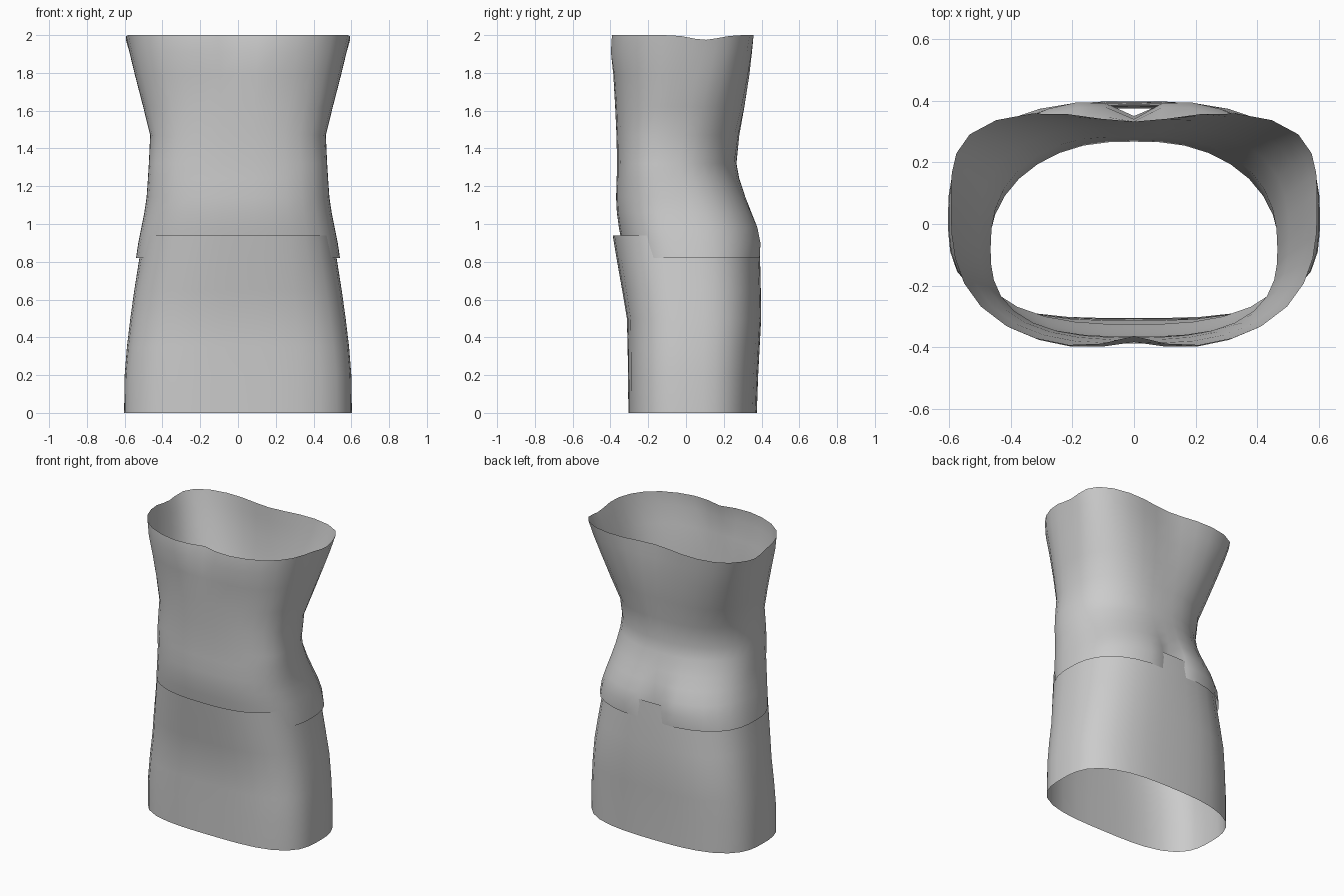
import bpy, bmesh, math

SEGMENTS = 36

cloth = bpy.data.materials.new("grey cloth")
cloth.diffuse_color = (0.6, 0.6, 0.6, 1)


def bump(x, width):
    return math.exp(-(x / width) ** 2)


def ring_point(ring, t):
    """Rounded-box outline with separate front and back halves and centre dips."""
    z, w, front, back, mid, nf, nb, dip_f, dip_b, dip_w = ring
    c, s = math.cos(t), math.sin(t)
    n = nb if s > 0 else nf
    r = (abs(c) ** n + abs(s) ** n) ** (-1 / n)
    x = w * c * r
    if s > 0:
        y = mid + (back - mid) * s * r - dip_b * bump(x, dip_w)
    else:
        y = mid + (mid - front) * s * r + dip_f * bump(x, 0.1)
    return x, y, z


def shell(name, rings, rim=None):
    """Open tube lofted through the rings."""
    bm = bmesh.new()
    loops = []
    for ring in rings:
        loop = []
        for i in range(SEGMENTS):
            x, y, z = ring_point(ring, 2 * math.pi * (i + 0.0) / SEGMENTS)
            if rim and ring is rings[-1]:
                z -= rim(x, y)
            loop.append(bm.verts.new((x, y, z)))
        loops.append(loop)
    for a, b in zip(loops, loops[1:]):
        for i in range(SEGMENTS):
            j = (i + 1) % SEGMENTS
            bm.faces.new((a[i], a[j], b[j], b[i]))
    mesh = bpy.data.meshes.new(name)
    bm.to_mesh(mesh)
    bm.free()
    obj = bpy.data.objects.new(name, mesh)
    bpy.context.collection.objects.link(obj)
    mesh.materials.append(cloth)
    for p in mesh.polygons:
        p.use_smooth = True
    return obj


# rings: z, half width, front y, back y, widest y, front and back squareness,
# front dip, back dip, back dip width

# Fitted top with a pinched waist and a centre-back crease near the hem
shell("bodice", [
    (0.82, 0.540, -0.325, 0.400, 0.02, 2.7, 2.6, 0, 0.050, 0.07),
    (0.90, 0.528, -0.340, 0.405, 0.00, 2.7, 2.6, 0, 0.065, 0.07),
    (0.98, 0.512, -0.355, 0.390, -0.02, 2.7, 2.5, 0, 0.050, 0.07),
    (1.06, 0.496, -0.366, 0.357, -0.04, 2.7, 2.4, 0, 0.025, 0.08),
    (1.14, 0.484, -0.370, 0.323, -0.06, 2.7, 2.3, 0, 0.010, 0.10),
    (1.24, 0.477, -0.367, 0.287, -0.09, 2.7, 2.2, 0, 0.005, 0.12),
    (1.32, 0.472, -0.365, 0.272, -0.10, 2.7, 2.2, 0, 0.005, 0.12),
    (1.47, 0.465, -0.368, 0.292, -0.08, 2.7, 2.4, 0, 0.010, 0.15),
    (1.62, 0.502, -0.375, 0.322, -0.04, 2.7, 2.7, 0, 0.015, 0.18),
    (1.79, 0.546, -0.388, 0.348, 0.00, 2.7, 3.1, 0.005, 0.020, 0.2),
    (1.91, 0.575, -0.408, 0.362, 0.03, 2.7, 3.5, 0.025, 0.030, 0.2),
    (2.00, 0.594, -0.403, 0.370, 0.05, 2.7, 3.8, 0.040, 0.038, 0.2),
], rim=lambda x, y: 0.025 * bump(y - 0.1, 0.1))

# Flared skirt whose waistband overlaps the bodice hem
shell("skirt", [
    (0.00, 0.603, -0.305, 0.375, 0.03, 3.2, 2.8, 0, 0, 0.1),
    (0.20, 0.600, -0.307, 0.382, 0.03, 3.2, 2.8, 0, 0, 0.1),
    (0.35, 0.588, -0.309, 0.390, 0.03, 3.1, 2.8, 0, 0, 0.1),
    (0.50, 0.570, -0.313, 0.398, 0.03, 3.0, 2.8, 0, 0, 0.1),
    (0.65, 0.549, -0.338, 0.396, 0.02, 2.9, 2.7, 0, 0, 0.1),
    (0.82, 0.522, -0.368, 0.392, 0.01, 2.8, 2.6, 0, 0, 0.1),
    (0.94, 0.505, -0.388, 0.386, 0.00, 2.7, 2.6, 0, 0, 0.1),
])
